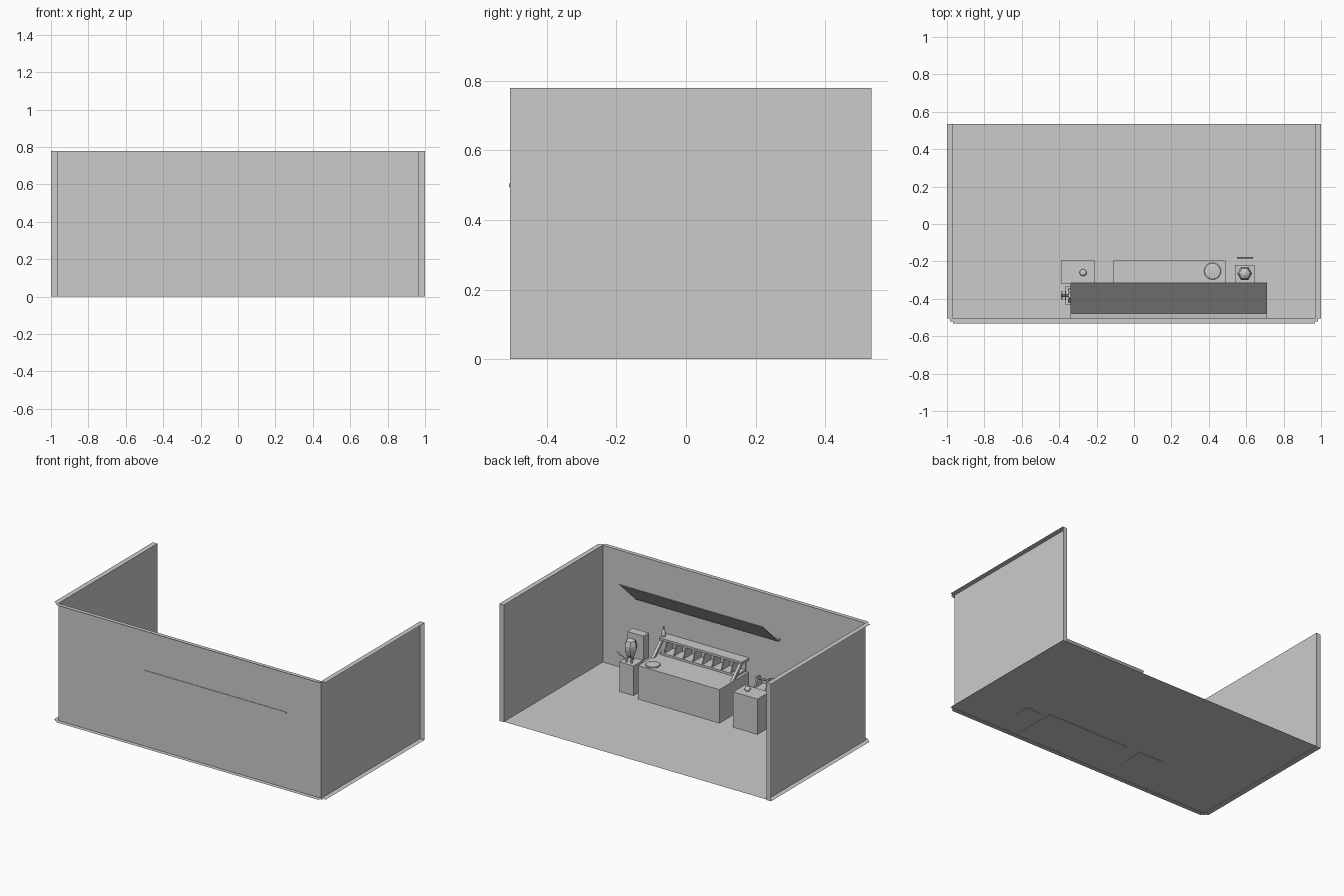
import bpy, bmesh, math
from mathutils import Vector

if "Cube" in bpy.data.objects:
    bpy.data.objects.remove(bpy.data.objects["Cube"])


def make(name, bm, closed=True):
    if closed:
        bmesh.ops.recalc_face_normals(bm, faces=bm.faces)
    me = bpy.data.meshes.new(name)
    bm.to_mesh(me)
    bm.free()
    ob = bpy.data.objects.new(name, me)
    bpy.context.collection.objects.link(ob)
    return ob


def box(name, x0, x1, y0, y1, z0, z1):
    bm = bmesh.new()
    bmesh.ops.create_cube(bm, size=1)
    for v in bm.verts:
        v.co = ((x0 + x1) / 2 + v.co.x * (x1 - x0),
                (y0 + y1) / 2 + v.co.y * (y1 - y0),
                (z0 + z1) / 2 + v.co.z * (z1 - z0))
    return make(name, bm)


def sheet(name, *quads):
    """Open surface made of separate four-sided faces."""
    bm = bmesh.new()
    for q in quads:
        bm.faces.new([bm.verts.new(p) for p in q])
    return make(name, bm, False)


def flat(x0, x1, y0, y1, z):
    return [(x0, y0, z), (x1, y0, z), (x1, y1, z), (x0, y1, z)]


def extrude_x(name, profile, x0, x1):
    """Extrude a closed (y, z) profile along x."""
    bm = bmesh.new()
    face = bm.faces.new([bm.verts.new((x0, y, z)) for y, z in profile])
    new = bmesh.ops.extrude_face_region(bm, geom=[face])["geom"]
    verts = [g for g in new if isinstance(g, bmesh.types.BMVert)]
    bmesh.ops.translate(bm, vec=(x1 - x0, 0, 0), verts=verts)
    bm.faces.ensure_lookup_table()
    return make(name, bm)


def lathe(name, x, y, profile, n):
    """Stack of rings from (radius, z) pairs, capped at both ends."""
    bm = bmesh.new()
    rings = [[bm.verts.new((x + r * math.cos(2 * math.pi * i / n),
                            y + r * math.sin(2 * math.pi * i / n), z))
              for i in range(n)] for r, z in profile]
    for a, b in zip(rings, rings[1:]):
        for i in range(n):
            j = (i + 1) % n
            bm.faces.new((a[i], a[j], b[j], b[i]))
    bm.faces.new(rings[0])
    bm.faces.new(rings[-1])
    return make(name, bm)


def rod(name, a, b, r, n=8):
    a, b = Vector(a), Vector(b)
    ob = lathe(name, 0, 0, [(r, 0), (r, (b - a).length)], n)
    ob.location = a
    ob.rotation_euler = (b - a).to_track_quat("Z", "Y").to_euler()
    return ob


# Room shell: thin floor and walls, with flat outward rims on the open edges
X, F, B, H, T = 0.967, -0.506, 0.534, 0.78, 0.033
sheet("floor", flat(-X, X, F, B, 0.003))
sheet("long_wall", [(-X, F, 0), (X, F, 0), (X, F, H), (-X, F, H)])
for side, s in (("left", -1), ("right", 1)):
    a, m, b = s * X, s * (X + T / 2), s * (X + T)
    sheet(f"side_wall_{side}", [(a, F, 0), (a, B, 0), (a, B, H), (a, F, H)])
    sheet(f"wall_end_{side}", [(a, B, 0), (b, B, 0), (b, B, H), (a, B, H)])
    for level, z in (("bottom", 0), ("top", H)):
        sheet(f"{level}_rim_{side}", flat(min(a, b), max(a, b), F, B, z),
              flat(min(a, m), max(a, m), F - 0.014, F, z))
for level, z in (("bottom", 0), ("top", H)):
    sheet(f"{level}_rim_long", flat(-X, X, F - 0.027, F, z))

# Tilted overhead panel whose lower edge meets the long wall
extrude_x("overhead_panel", [(-0.312, 0.66), (-0.317, 0.663), (-0.478, 0.509),
                             (-0.509, 0.505), (-0.509, 0.494), (-0.485, 0.497)],
          -0.34, 0.71)

# Main counter with a raised rear shelf and slanted dividers
box("counter", -0.11, 0.49, -0.50, -0.195, 0, 0.226)
box("rear_shelf", -0.115, 0.495, -0.50, -0.425, 0.308, 0.322)
side = [(-0.335, 0.226), (-0.36, 0.226), (-0.45, 0.308), (-0.42, 0.308)]
for name, x in (("shelf_side_left", -0.11), ("shelf_side_right", 0.472)):
    extrude_x(name, side, x, x + 0.018)
box("pigeonhole_back", -0.092, 0.472, -0.50, -0.492, 0.226, 0.308)
box("pigeonhole_base", -0.092, 0.472, -0.492, -0.40, 0.226, 0.24)
for i in range(8):
    x = -0.05 + i * 0.07
    extrude_x(f"divider_{i + 1}", [(-0.405, 0.24), (-0.43, 0.308),
                                   (-0.492, 0.308), (-0.492, 0.24)], x, x + 0.006)
lathe("hot_plate", 0.42, -0.252, [(0.045, 0.226), (0.045, 0.231), (0.042, 0.234),
                                  (0.034, 0.235), (0.025, 0.236), (0.015, 0.2365),
                                  (0.006, 0.237)], 48)
lathe("bottle", 0.487, -0.46, [(0.013, 0.322), (0.015, 0.335), (0.013, 0.35),
                               (0.006, 0.365), (0.004, 0.388)], 32)

# Right pedestal with an egg-shaped vessel, legs, back box and lever
box("pedestal", 0.54, 0.645, -0.32, -0.22, 0, 0.2)
lathe("vessel", 0.592, -0.265, [(0.012, 0.225), (0.03, 0.25), (0.04, 0.285),
                                (0.04, 0.31), (0.03, 0.34), (0.01, 0.35)], 6)
for i, (dx, dy) in enumerate(((-0.02, 0.02), (0.02, 0.02), (0, -0.025))):
    rod(f"vessel_leg_{i + 1}", (0.592 + dx, -0.265 + dy, 0.2),
        (0.592 + dx * 0.5, -0.265 + dy * 0.5, 0.24), 0.005, 6)
box("back_box", 0.535, 0.655, -0.375, -0.318, 0.2, 0.362)
rod("lever", (0.635, -0.18, 0.287), (0.552, -0.18, 0.242), 0.004, 24)

# Left cabinet with a knob
box("side_cabinet", -0.39, -0.21, -0.32, -0.195, 0, 0.238)
lathe("cabinet_knob", -0.272, -0.26, [(0.012, 0.238), (0.018, 0.245), (0.019, 0.252),
                                      (0.016, 0.26), (0.01, 0.265), (0.004, 0.266)], 32)

# Small crank machine behind the cabinet
box("crank_stand", -0.37, -0.25, -0.43, -0.335, 0.21, 0.225)
for i, x in enumerate((-0.35, -0.27)):
    extrude_x(f"crank_support_{i + 1}", [(-0.42, 0.225), (-0.345, 0.225),
                                         (-0.37, 0.29), (-0.395, 0.29)], x, x + 0.01)
rod("crank_shaft", (-0.39, -0.382, 0.275), (-0.25, -0.382, 0.275), 0.008)
for i, x in enumerate((-0.388, -0.37)):
    rod(f"crank_wheel_{i + 1}", (x, -0.382, 0.275), (x + 0.006, -0.382, 0.275), 0.024, 12)
